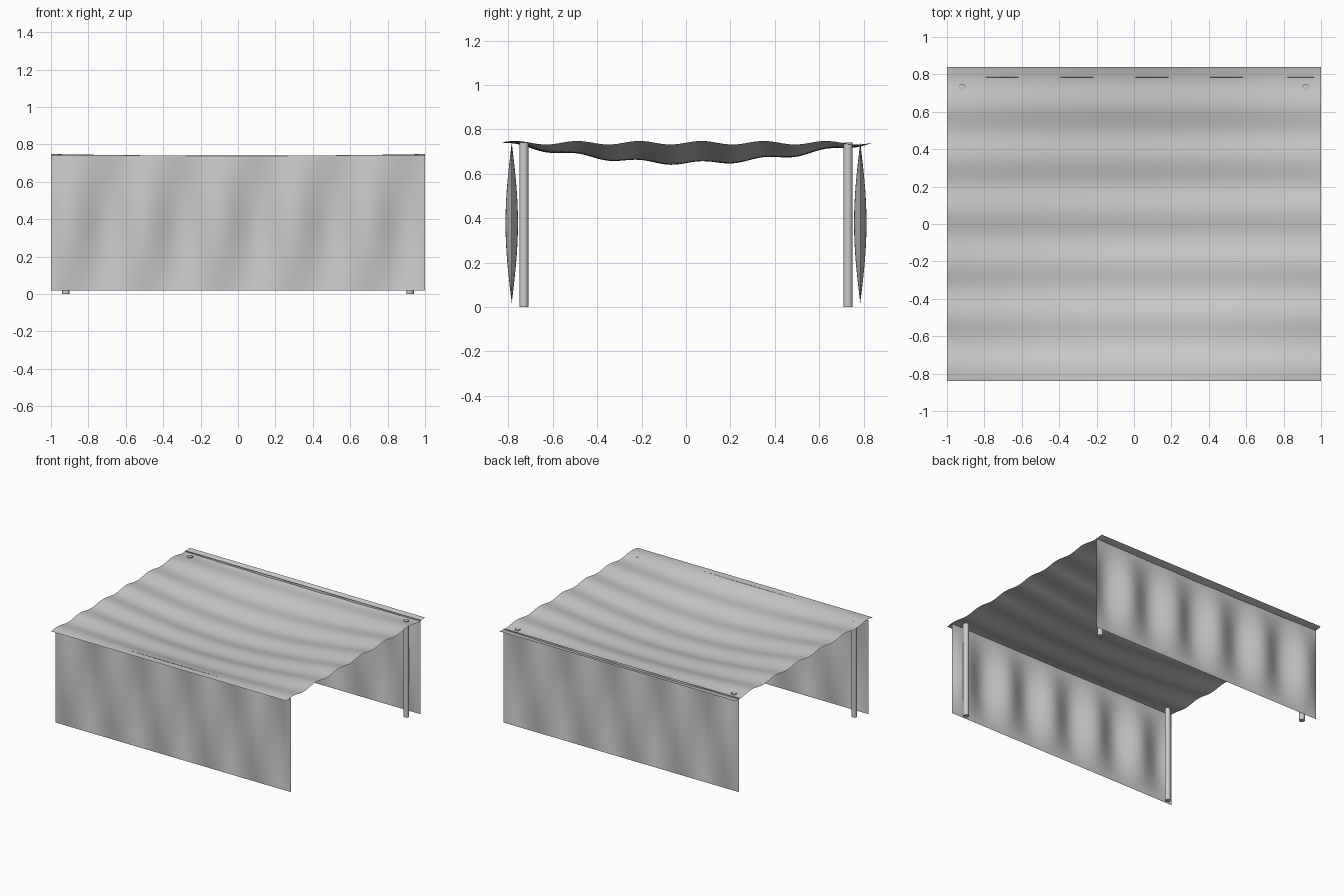
import bpy
from math import sin, cos, pi

if "Cube" in bpy.data.objects:
    bpy.data.objects.remove(bpy.data.objects["Cube"])

TOP = 0.74      # height of poles and curtain tops
HALF_Y = 0.84   # half depth of the roof cloth


def cloth(name, nu, nv, point):
    """Smooth grid sheet from a function of u, v in 0..1."""
    verts = [point(i / nu, j / nv) for j in range(nv + 1) for i in range(nu + 1)]
    w = nu + 1
    faces = [(j * w + i, j * w + i + 1, (j + 1) * w + i + 1, (j + 1) * w + i)
             for j in range(nv) for i in range(nu)]
    mesh = bpy.data.meshes.new(name)
    mesh.from_pydata(verts, [], faces)
    mesh.polygons.foreach_set("use_smooth", [True] * len(faces))
    obj = bpy.data.objects.new(name, mesh)
    bpy.context.collection.objects.link(obj)
    return obj


# Roof cloth: rippled along y, sagging in the middle
def roof_point(u, v):
    x, y = 2 * u - 1, HALF_Y * (2 * v - 1)
    sag = 0.092 * sin(pi * u) * sin(pi * v)
    return x, y, TOP + 0.008 * sin(12 * pi * v) - sag


cloth("roof_cloth", 48, 96, roof_point)


# Hanging curtains: vertical folds that flatten at top and bottom hems
def curtain(name, side):
    def point(u, v):
        x = side * (1 - 2 * u)
        fold = 0.028 * sin(5 * pi * x) * sin(pi * v)
        return x, side * (0.785 - fold), 0.018 + (TOP - 0.018) * v
    cloth(name, 100, 24, point)


curtain("front_curtain", -1)
curtain("back_curtain", 1)

# Four corner poles
for sy, row in ((-1, "front"), (1, "back")):
    for sx, col in ((-1, "left"), (1, "right")):
        bpy.ops.mesh.primitive_cylinder_add(
            vertices=24, radius=0.02, depth=TOP,
            location=(0.92 * sx, 0.73 * sy, TOP / 2))
        bpy.context.object.name = f"{row}_{col}_pole"
        bpy.ops.object.shade_smooth_by_angle()
